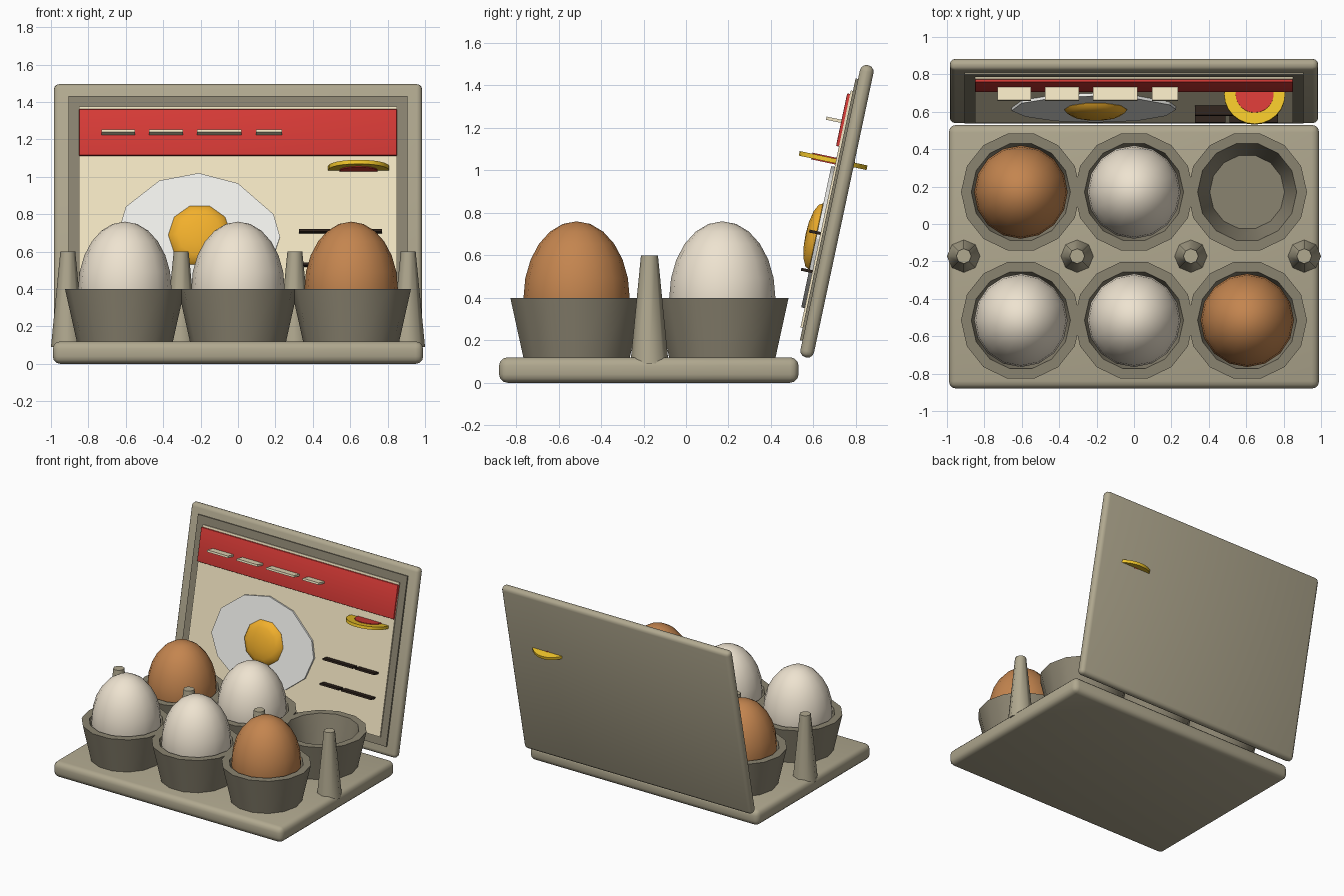
import bpy, bmesh, math
from mathutils import Matrix, Vector

if "Cube" in bpy.data.objects:
    bpy.data.objects.remove(bpy.data.objects["Cube"])


def material(name, hexcol):
    rgb = [int(hexcol[i:i + 2], 16) / 255 for i in (0, 2, 4)]
    lin = [c / 12.92 if c <= 0.04045 else ((c + 0.055) / 1.055) ** 2.4 for c in rgb]
    m = bpy.data.materials.new(name)
    m.diffuse_color = (*lin, 1)
    m.use_nodes = True
    m.node_tree.nodes["Principled BSDF"].inputs["Base Color"].default_value = m.diffuse_color
    return m


PULP = material("pulp", "B0A88F")
PULP_DARK = material("pulp_dark", "8A8370")
CREAM = material("cream", "F3E6C3")
RED = material("red", "D63A36")
YELLOW = material("yellow", "F0C52A")
YOLK = material("yolk", "F2B02C")
WHITE = material("egg_white", "F2F2EE")
SHELL = material("shell_cream", "EEE3D0")
BROWN = material("shell_brown", "C4854F")
DARK = material("dark", "2E231C")


def finish(name, bm, mat, matrix=Matrix(), angle=30, bevel=0):
    bmesh.ops.recalc_face_normals(bm, faces=bm.faces)
    me = bpy.data.meshes.new(name)
    bm.to_mesh(me)
    bm.free()
    me.materials.append(mat)
    ob = bpy.data.objects.new(name, me)
    bpy.context.collection.objects.link(ob)
    ob.matrix_world = matrix
    bpy.ops.object.select_all(action='DESELECT')
    bpy.context.view_layer.objects.active = ob
    ob.select_set(True)
    if bevel:
        mod = ob.modifiers.new("bevel", 'BEVEL')
        mod.width, mod.segments = bevel, 3
        bpy.ops.object.modifier_apply(modifier=mod.name)
    bpy.ops.object.shade_smooth_by_angle(angle=math.radians(angle))
    return ob


def box(name, x, y, z, mat, matrix=Matrix(), bevel=0):
    """Box from (min, max) ranges on each axis."""
    bm = bmesh.new()
    bmesh.ops.create_cube(bm, size=1)
    for v in bm.verts:
        v.co = Vector(((r[0] + r[1]) / 2 + c * (r[1] - r[0])) for r, c in zip((x, y, z), v.co))
    return finish(name, bm, mat, matrix, bevel=bevel)


def lathe(name, profile, sides, mat, matrix, angle=30):
    """Turn (radius, height) points around z; open ends are capped."""
    bm = bmesh.new()
    rings = []
    for r, z in profile:
        if r < 1e-5:
            rings.append([bm.verts.new((0, 0, z))] * sides)
        else:
            rings.append([bm.verts.new((r * math.cos(2 * math.pi * i / sides),
                                        r * math.sin(2 * math.pi * i / sides), z))
                          for i in range(sides)])
    for a, b in zip(rings, rings[1:]):
        for i in range(sides):
            j = (i + 1) % sides
            bm.faces.new(list(dict.fromkeys((a[i], a[j], b[j], b[i]))))
    for ring in (rings[0], rings[-1]):
        if ring[0] is not ring[1]:
            bm.faces.new(ring)
    return finish(name, bm, mat, matrix, angle)


# Tray
box("tray_base", (-0.99, 0.99), (-0.88, 0.53), (0, 0.12), PULP, bevel=0.04)

# Cups and eggs
CUP = [(0.255, 0.11), (0.32, 0.40), (0.265, 0.40), (0.2, 0.15)]
EGG = []
for k in range(13):
    t = -math.pi / 2 + math.pi * k / 12
    EGG.append((0.25 * math.cos(t), 0.40 + (0.36 if t > 0 else 0.235) * math.sin(t)))
EGG[0], EGG[-1] = (0, EGG[0][1]), (0, EGG[-1][1])

SHELLS = {(0, 0): SHELL, (1, 0): SHELL, (2, 0): BROWN, (0, 1): BROWN, (1, 1): SHELL}
for row, y in enumerate((-0.515, 0.171)):
    for col, x in enumerate((-0.605, 0, 0.605)):
        place = Matrix.Translation((x, y, 0))
        lathe(f"cup_{row}_{col}", CUP, 14, PULP_DARK, place)
        if (col, row) in SHELLS:
            lathe(f"egg_{row}_{col}", EGG, 16, SHELLS[col, row], place, angle=60)

# Posts between the cups
for i, x in enumerate((-0.91, -0.304, 0.304, 0.91)):
    lathe(f"post_{i}", [(0.09, 0.09), (0.04, 0.60)], 8, PULP,
          Matrix.Translation((x, -0.172, 0)), angle=50)

# Lid: local z runs up its face, local -y points out of the face
LID = Matrix.Translation((0, 0.679, 0.814)) @ Matrix.Rotation(math.radians(-12), 4, 'X')
box("lid", (-0.985, 0.985), (0, 0.065), (-0.703, 0.703), PULP, LID, bevel=0.03)
box("lid_inset", (-0.905, 0.905), (-0.012, 0.01), (-0.63, 0.63), PULP_DARK, LID)
box("label_panel", (-0.85, 0.85), (-0.022, 0.0), (-0.57, 0.57), CREAM, LID)
box("label_banner", (-0.85, 0.85), (-0.036, -0.01), (0.30, 0.553), RED, LID, bevel=0.004)

# Raised bars on the banner
for i, x in enumerate(((-0.73, -0.55), (-0.475, -0.295), (-0.22, 0.02), (0.095, 0.235))):
    box(f"banner_bar_{i}", x, (-0.108, -0.03), (0.411, 0.426), CREAM, LID)

# Dark bars low on the label
for z, spans in ((-0.118, ((0.325, 0.585), (0.605, 0.77))), (-0.302, ((0.325, 0.49), (0.51, 0.77)))):
    for i, x in enumerate(spans):
        box(f"label_bar_{'upper' if z > -0.2 else 'lower'}_{i}", x, (-0.076, -0.02),
            (z - 0.007, z + 0.007), DARK, LID)

# Round badge lying across the lid
badge = LID @ Matrix.Translation((0.645, -0.035, 0.23))
lathe("badge_rim", [(0.163, -0.011), (0.163, 0.011)], 24, YELLOW, badge)
lathe("badge_centre", [(0.102, -0.016), (0.102, 0.016)], 24, RED, badge)

# Fried egg white: irregular flat outline
OUTLINE = [(-0.21, 1.02), (0, 0.965), (0.19, 0.80), (0.225, 0.68), (0.17, 0.52), (0.02, 0.40),
           (-0.2, 0.355), (-0.42, 0.39), (-0.58, 0.50), (-0.655, 0.65), (-0.60, 0.84), (-0.42, 0.98)]
bm = bmesh.new()
face = bm.faces.new([bm.verts.new((x, -0.015, (z - 0.822) / 0.978)) for x, z in OUTLINE])
ext = bmesh.ops.extrude_face_region(bm, geom=[face])
bmesh.ops.translate(bm, vec=(0, -0.023, 0),
                    verts=[g for g in ext["geom"] if isinstance(g, bmesh.types.BMVert)])
finish("fried_egg_white", bm, WHITE, LID)

# Yolk: flattened low-poly ball
bm = bmesh.new()
bmesh.ops.create_uvsphere(bm, u_segments=10, v_segments=8, radius=1)
yolk = (LID @ Matrix.Translation((-0.205, -0.04, -0.137)) @ Matrix.Rotation(math.pi / 2, 4, 'X')
        @ Matrix.Rotation(math.radians(18), 4, 'Z') @ Matrix.Diagonal((0.168, 0.168, 0.05, 1)))
bmesh.ops.transform(bm, matrix=LID.inverted() @ yolk, verts=bm.verts)
finish("fried_egg_yolk", bm, YOLK, LID, angle=60)
